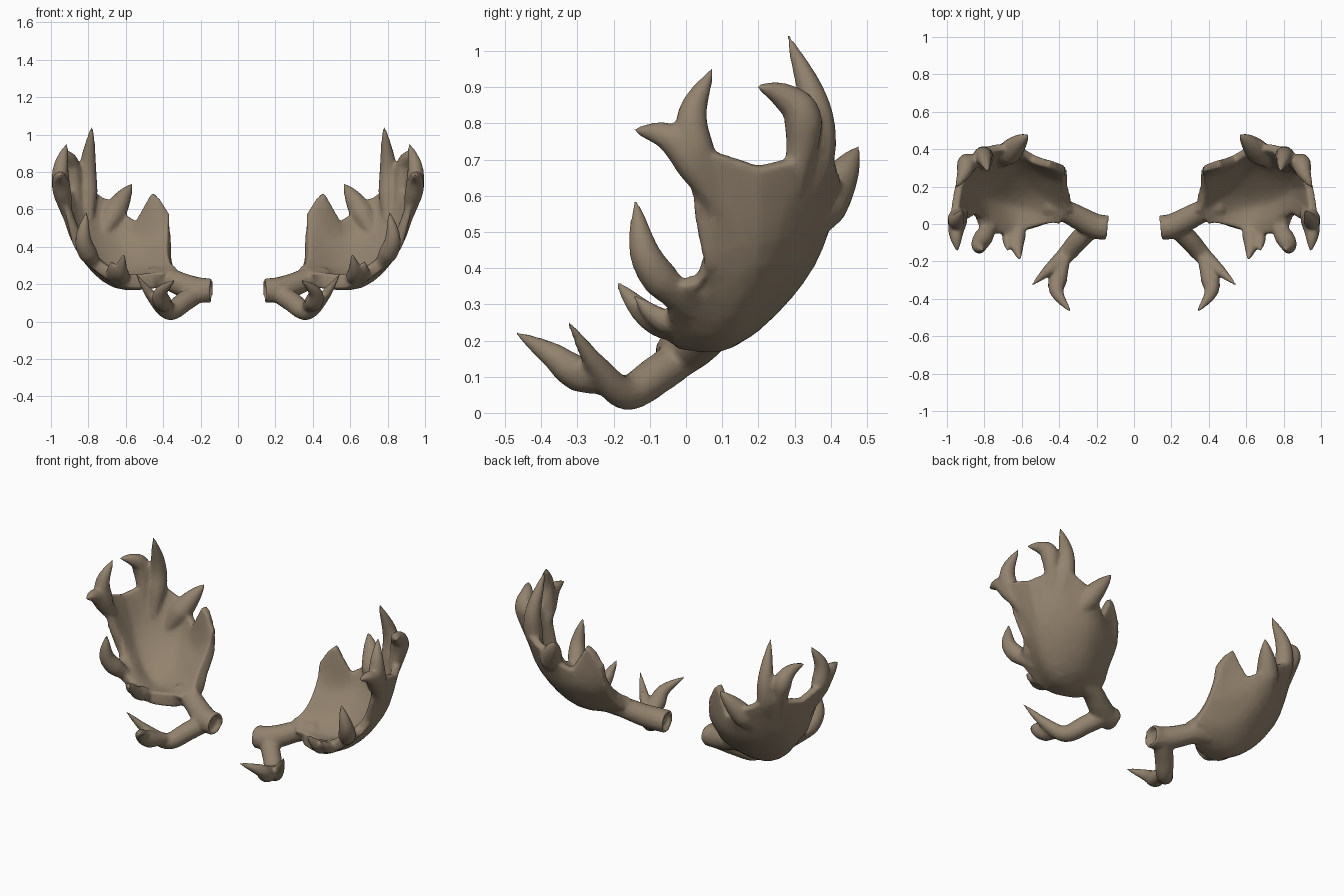
import bpy
import bmesh
import math
from mathutils import Vector

cube = bpy.data.objects.get("Cube")
if cube:
    bpy.data.objects.remove(cube)

horn = bpy.data.materials.new("horn_brown")
horn.use_nodes = True
horn.diffuse_color = (0.29, 0.225, 0.155, 1)
horn.node_tree.nodes["Principled BSDF"].inputs["Base Color"].default_value = horn.diffuse_color


def smooth_path(points, steps):
    """Catmull-Rom curve through the points."""
    pts = [Vector(p) for p in points]
    pts = [pts[0] * 2 - pts[1]] + pts + [pts[-1] * 2 - pts[-2]]
    out = []
    for a, b, c, d in zip(pts, pts[1:], pts[2:], pts[3:]):
        for k in range(steps):
            t = k / steps
            out.append((b * 2 + (c - a) * t + (a * 2 - b * 5 + c * 4 - d) * t ** 2
                        + (b * 3 - a - c * 3 + d) * t ** 3) / 2)
    return out + [pts[-2]]


def direction(points, i):
    """Direction of a point list at one index."""
    return points[min(i + 1, len(points) - 1)] - points[max(i - 1, 0)]


def loft(bm, rings):
    """Skin closed rings with an even count of points, and cap both ends."""
    rows = [[bm.verts.new(p) for p in ring] for ring in rings]
    n = len(rows[0])
    for r, s in zip(rows, rows[1:]):
        for i in range(n):
            j = (i + 1) % n
            bm.faces.new((r[i], r[j], s[j], s[i]))
    for r in (rows[0], rows[-1]):
        for i in range(n // 2 - 1):
            bm.faces.new((r[i], r[i + 1], r[n - 2 - i], r[n - 1 - i]))


def tube(bm, points, radius, taper=1.0, root=0.3, power=2.5, socket=False, sides=12):
    """Round limb: swells from a slim buried root, then narrows to the tip."""
    centres = smooth_path(points, 6)
    angles = [math.tau * k / sides for k in range(sides)]
    last = direction(centres, 0).normalized()
    u = last.orthogonal().normalized()
    rings = []
    for i, c in enumerate(centres):
        d = direction(centres, i).normalized()
        u = last.rotation_difference(d) @ u
        v, last = d.cross(u), d
        t = i / (len(centres) - 1)
        swell = root + (1 - root) * min(1, t * 3)
        r = radius * swell * (1 - taper * t ** power) + 0.004
        rings.append([c + (u * math.cos(a) + v * math.sin(a)) * r for a in angles])
    if socket:
        lip = [centres[0].lerp(p, 0.74) for p in rings[0]]
        depth = direction(centres, 0).normalized() * 0.03
        rings = [[p + depth for p in lip], lip] + rings
    loft(bm, rings)


def palm(bm, rows, spans=18):
    """Curved plate through rows of points, thick at the root, thin at the rim."""
    rows = [smooth_path(row, spans // (len(row) - 1)) for row in rows]
    lines = [smooth_path(line, 4) for line in zip(*rows)]
    rings = []
    for j in range(len(lines[0])):
        row = [line[j] for line in lines]
        half = 0.045 - 0.023 * j / (len(lines[0]) - 1)
        front, back = [], []
        for i, p in enumerate(row):
            normal = direction(lines[i], j).cross(direction(row, i)).normalized() * half
            front.append(p + normal)
            back.append(p - normal)
        rings.append(front + back[::-1])
    loft(bm, rings)


bm = bmesh.new()

# Cupped palm: rows run from the inner edge to the front edge, root to rim
root = [(.34, .09, .26), (.40, .02, .22)]
low = [(.365, .18, .35), (.53, .20, .28), (.65, .11, .22), (.60, -.035, .22)]
high = [(.365, .26, .46), (.63, .33, .42), (.845, .19, .42), (.73, -.05, .28)]
rim = [(.37, .30, .57), (.455, .32, .69), (.54, .35, .53), (.64, .41, .62),
       (.73, .41, .66), (.84, .37, .72), (.94, .20, .68), (.955, .005, .72),
       (.87, .085, .41), (.80, -.05, .36)]
palm(bm, [root, low, high, rim])

# Beam with a hollow root
tube(bm, [(.14, -.02, .166), (.20, -.012, .169), (.28, .025, .19), (.37, .07, .225),
          (.48, .10, .24)], .064, taper=.25, root=1, socket=True)

# Brow stem that runs on into its outer tine, and the front tine
tube(bm, [(.21, -.005, .16), (.29, -.08, .105), (.37, -.17, .055), (.46, -.25, .135),
          (.55, -.33, .26)], .053, root=.95)
tube(bm, [(.35, -.14, .07), (.405, -.29, .105), (.41, -.37, .16), (.335, -.475, .225)], .05)

# Rear, crown and upper tines along the back of the rim
tube(bm, [(.72, .32, .47), (.64, .41, .62), (.565, .48, .74)], .066)
tube(bm, [(.80, .30, .50), (.805, .365, .79), (.78, .28, 1.05)], .056)
tube(bm, [(.85, .29, .56), (.89, .325, .80), (.91, .27, .875), (.955, .19, .905)], .054)

# Forked side tine
tube(bm, [(.91, .11, .54), (.95, -.025, .745), (.945, -.15, .785)], .05)
tube(bm, [(.93, .08, .58), (.95, .015, .80), (.915, .075, .955)], .05)

# Lower tines on the front edge
tube(bm, [(.74, .02, .27), (.825, -.105, .42), (.81, -.14, .59)], .052)
tube(bm, [(.60, .03, .215), (.625, -.10, .265), (.61, -.195, .365)], .042)
tube(bm, [(.66, .01, .22), (.675, -.08, .265), (.675, -.145, .325)], .032)

bmesh.ops.recalc_face_normals(bm, faces=bm.faces)
mesh = bpy.data.meshes.new("antlers")
bm.to_mesh(mesh)
bm.free()
mesh.materials.append(horn)
antlers = bpy.data.objects.new("antlers", mesh)
bpy.context.collection.objects.link(antlers)

# Fuse the parts into one skin, soften the joints and mirror to the other side
fuse = antlers.modifiers.new("fuse", "REMESH")
fuse.mode = "VOXEL"
fuse.voxel_size = 0.009
fuse.use_smooth_shade = True
soften = antlers.modifiers.new("soften", "SMOOTH")
soften.factor = 0.5
soften.iterations = 10
thin_out = antlers.modifiers.new("thin_out", "DECIMATE")
thin_out.ratio = 0.15
antlers.modifiers.new("mirror", "MIRROR")
